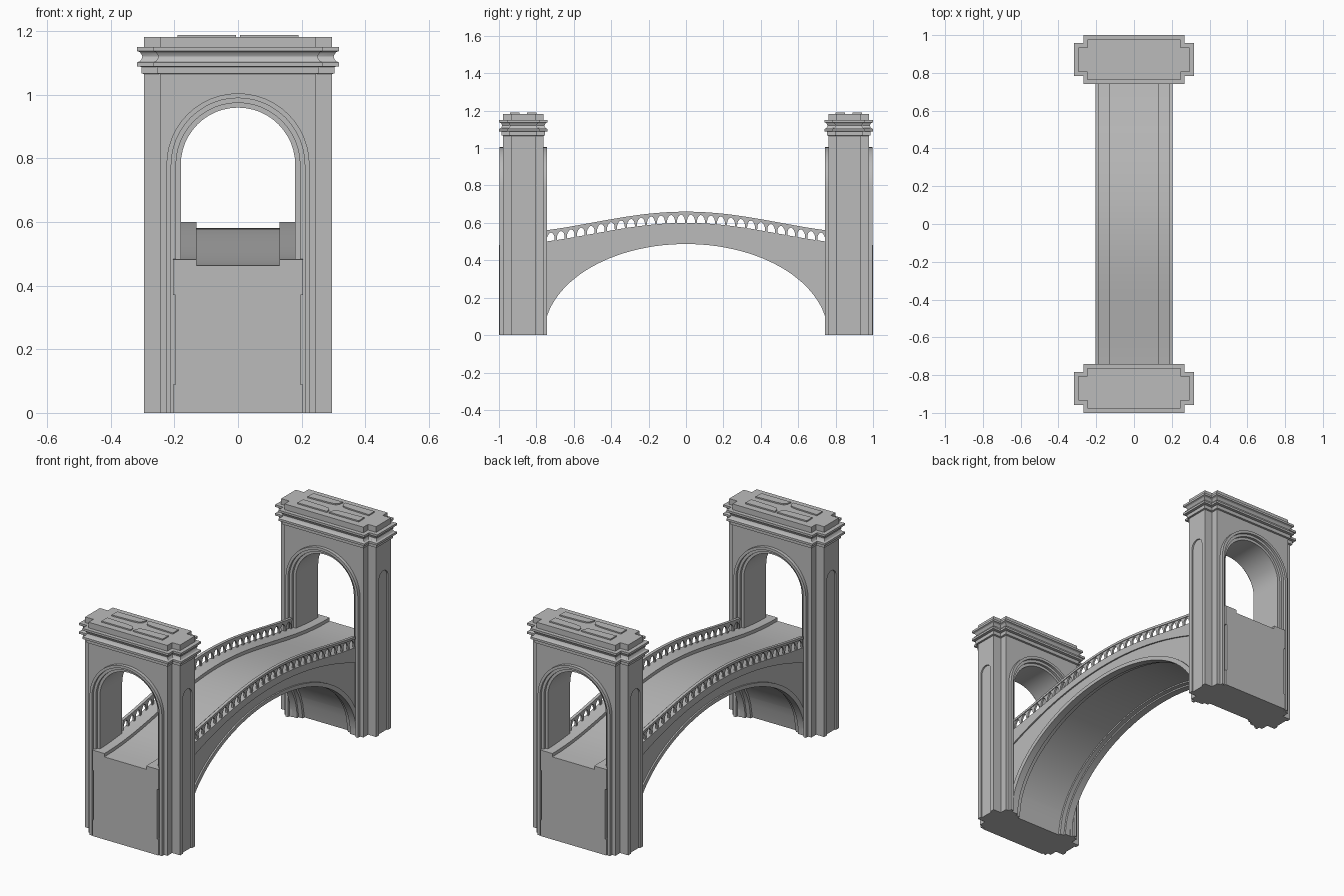
import bpy, bmesh
from math import sin, cos, pi, sqrt, radians

if "Cube" in bpy.data.objects:
    bpy.data.objects.remove(bpy.data.objects["Cube"], do_unlink=True)

stone = bpy.data.materials.new("grey stone")
stone.use_nodes = True
GREY = (0.5, 0.5, 0.5, 1)
stone.diffuse_color = GREY
stone.node_tree.nodes["Principled BSDF"].inputs["Base Color"].default_value = GREY

CY = 0.87          # distance of each tower from the middle
OPENING = 0.18     # half width of the gateway
SPRING = 0.78      # height where the gateway arch begins


def loft(name, rings, mirror=""):
    """Join matching rings of points into a closed solid, mirrored about the world axes."""
    bm = bmesh.new()
    loops = [[bm.verts.new(p) for p in ring] for ring in rings]
    for a, b in zip(loops, loops[1:]):
        for i in range(len(a)):
            j = (i + 1) % len(a)
            bm.faces.new((a[i], a[j], b[j], b[i]))
    bm.faces.new(loops[0])
    bm.faces.new(loops[-1])
    bmesh.ops.recalc_face_normals(bm, faces=bm.faces)
    mesh = bpy.data.meshes.new(name)
    bm.to_mesh(mesh)
    bm.free()
    mesh.materials.append(stone)
    obj = bpy.data.objects.new(name, mesh)
    bpy.context.collection.objects.link(obj)
    bpy.ops.object.select_all(action="DESELECT")
    obj.select_set(True)
    bpy.context.view_layer.objects.active = obj
    bpy.ops.object.shade_smooth_by_angle(angle=radians(30))
    if mirror:
        mod = obj.modifiers.new("mirror", "MIRROR")
        mod.use_axis = ("x" in mirror, "y" in mirror, False)
        mod.use_mirror_merge = False
    return obj


def arch(r, spring, n=24):
    """Half-round arch outline standing on the ground, right foot to left foot."""
    curve = [(r * cos(pi * i / n), spring + r * sin(pi * i / n)) for i in range(n + 1)]
    return [(r, 0)] + curve + [(-r, 0)]


def rect(half, top):
    return [(half, 0), (half, top), (-half, top), (-half, 0)]


def gate_prism(name, outer, inner, half_depth):
    """Extrude an arched frame through the tower's thickness."""
    outline = outer + inner[::-1]
    loft(name, [[(x, -CY + s * half_depth, z) for x, z in outline] for s in (-1, 1)], "y")


# Tower walls and the stepped gateway mouldings
gate_prism("tower_wall", rect(0.245, 1.07), arch(0.215, SPRING), 0.1075)
for k, depth in enumerate((0.1265, 0.113, 0.099)):
    r = OPENING + 0.03 - 0.015 * k
    gate_prism("gateway_moulding", arch(r + 0.015, SPRING), arch(r, SPRING), depth)

# Side pilasters with a shallow arched niche
niche = rect(0.065, 1.07) + arch(0.04, 0.87, 12)[::-1]
loft("pilaster_face", [[(x, -CY + y, z) for y, z in niche] for x in (0.285, 0.295)], "xy")
loft("pilaster_core", [[(x, -CY + y, z) for y, z in rect(0.065, 1.07)]
                       for x in (0.24, 0.287)], "xy")


def cross_ring(d, z):
    """Cross-shaped tower plan grown outward by d."""
    a, b, c, e = 0.295 + d, 0.065 + d, 0.245 + d, 0.1075 + d
    quarter = [(a, b), (c, b), (c, e)]
    pts = quarter + [(-x, y) for x, y in quarter[::-1]]
    pts += [(-x, -y) for x, y in pts]
    return [(x, -CY + y, z) for x, y in pts]


# Cornice with a hollow moulding and a flat cap
profile = [(0, 1.065), (0.008, 1.068), (0.008, 1.088), (0.0225, 1.09), (0.0225, 1.102),
           (0.013, 1.106), (0.008, 1.113), (0.006, 1.12), (0.008, 1.127), (0.013, 1.134),
           (0.0225, 1.138), (0.0225, 1.15), (0, 1.15), (0, 1.182)]
loft("cornice", [cross_ring(d, z) for d, z in profile], "y")

# Roof plates split by a flared cross-shaped groove
for sx in (-1, 1):
    for sy in (-1, 1):
        plate = [(0.007, 0.07), (0.012, 0.045), (0.025, 0.03), (0.06, 0.025),
                 (0.19, 0.02), (0.19, 0.07)]
        loft("roof_plate", [[(sx * x, -CY + sy * y, z) for x, y in plate]
                            for z in (1.18, 1.189)], "y")


# Curves that shape the bridge, as heights along y
def curb_top(y):
    return 0.483 + 0.117 * (0.5 + 0.5 * cos(pi * y))


def road_top(y):
    return curb_top(y) - 0.019


def band_bottom(y):
    return 0.56 - 0.145 * (y / 0.745) ** 2 if abs(y) < 0.8 else 0.37


def ellipse(a, b):
    return lambda y: b * sqrt(max(0, 1 - (y / a) ** 2))


def ring_top(y):
    return max(0.09, ellipse(0.79, 0.508)(y))


half = [0.76 * sin(pi / 2 * i / 28) for i in range(29)] + [0.775, 0.79, 0.85, 0.92, 1]
ys = [-y for y in half[:0:-1]] + half


def strip(name, x0, x1, top, bottom, ys=ys, mirror="x"):
    loft(name, [[(x0, y, bottom(y)), (x1, y, bottom(y)), (x1, y, top(y)), (x0, y, top(y))]
                for y in ys], mirror)


# Bridge: road and vault, raised side bands, arch rings
strip("road_and_vault", -0.197, 0.197, road_top, ellipse(0.785, 0.502), mirror="")
strip("curb_band", 0.13, 0.205, curb_top, band_bottom)
strip("arch_ring", 0.165, 0.205, ring_top, ellipse(0.76, 0.487))
strip("arch_inner_step", 0.14, 0.17, ring_top, ellipse(0.772, 0.495))

# Railing: handrail and a row of pointed arches
span = [0.75 * i / 24 for i in range(-24, 25)]
strip("handrail", 0.187, 0.204, lambda y: curb_top(y) + 0.06,
      lambda y: curb_top(y) + 0.047, span)
BAYS = 28
pitch = 1.5 / BAYS
for k in range(BAYS):
    mid = -0.75 + pitch * (k + 0.5)
    side = [(0.021, 0), (0.0205, 0.018), (0.017, 0.03), (0.01, 0.04)]
    inner = side + [(0, 0.046)] + [(-y, z) for y, z in side[::-1]]
    w = pitch / 2
    outer = [(w, 0), (w, 0.05), (-w, 0.05), (-w, 0)]
    outline = [(mid + y, curb_top(mid + y) + z - 0.001) for y, z in outer + inner[::-1]]
    loft("railing_arch", [[(x, y, z) for y, z in outline] for x in (0.19, 0.2)], "x")
